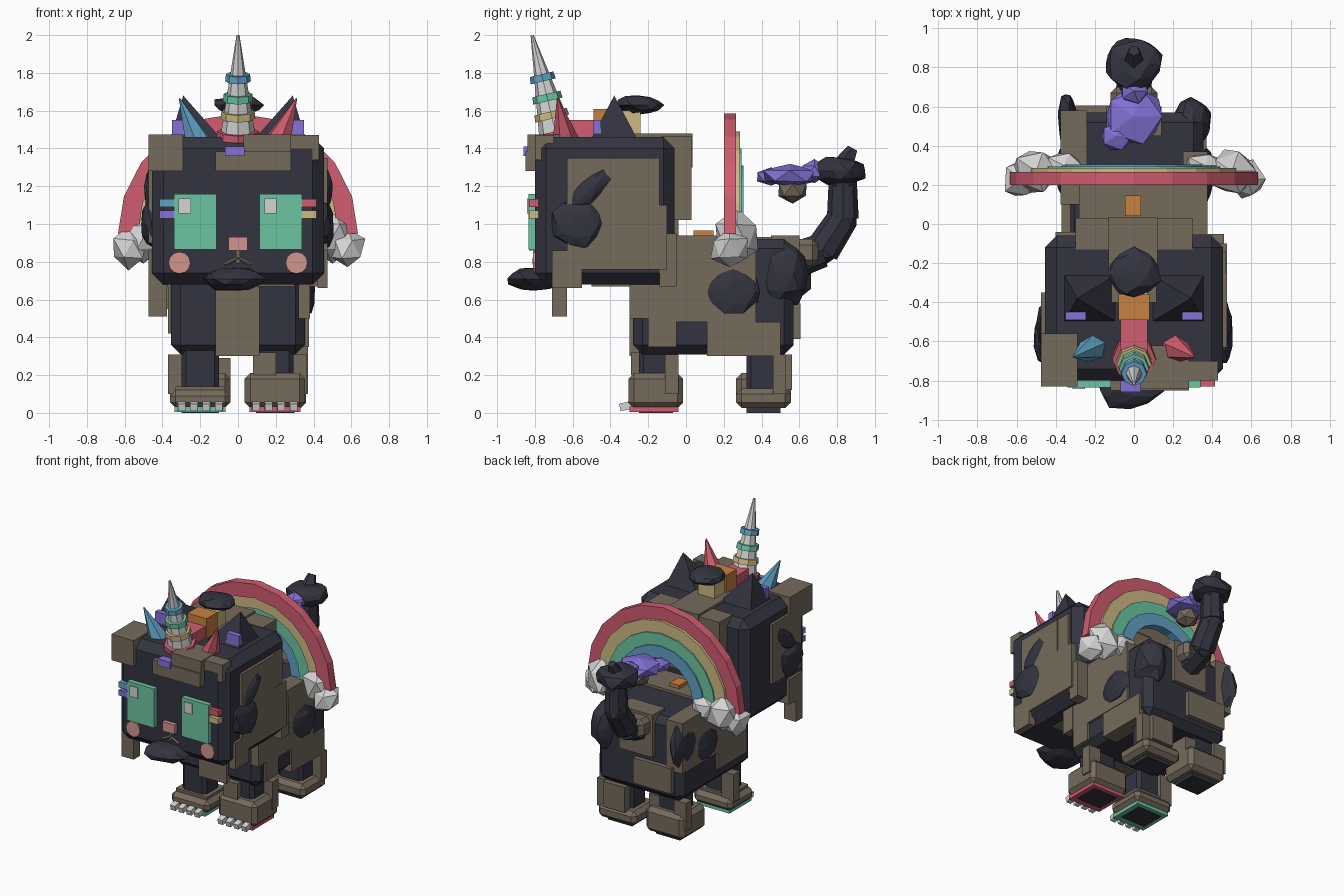
import bpy, bmesh, math, random
from mathutils import Vector, Matrix

random.seed(7)
if "Cube" in bpy.data.objects:
    bpy.data.objects.remove(bpy.data.objects["Cube"])


def material(name, r, g, b):
    m = bpy.data.materials.new(name)
    m.use_nodes = True
    m.diffuse_color = (r, g, b, 1)
    m.node_tree.nodes["Principled BSDF"].inputs["Base Color"].default_value = (r, g, b, 1)
    return m


dark = material("charcoal_navy", .034, .034, .052)
brown = material("taupe_brown", .18, .147, .107)
red = material("coral_red", .63, .11, .16)
blue = material("sky_blue", .12, .36, .56)
green = material("mint_green", .15, .56, .36)
yellow = material("sand_yellow", .62, .49, .23)
purple = material("violet", .23, .165, .67)
orange = material("orange", .58, .22, .05)
white = material("cloud_white", .66, .66, .66)
pink = material("blush_pink", .65, .3, .27)


def finish(name, bm, mat):
    bmesh.ops.recalc_face_normals(bm, faces=bm.faces[:])
    mesh = bpy.data.meshes.new(name)
    bm.to_mesh(mesh)
    bm.free()
    mesh.materials.append(mat)
    obj = bpy.data.objects.new(name, mesh)
    bpy.context.collection.objects.link(obj)
    return obj


def box(name, mat, xs, ys, zs, chamfer=0):
    """Box from its extents, with optional flat chamfers."""
    bm = bmesh.new()
    size = [b - a for a, b in (xs, ys, zs)]
    mid = [(a + b) / 2 for a, b in (xs, ys, zs)]
    bmesh.ops.create_cube(bm, size=1, matrix=Matrix.Translation(mid) @ Matrix.Diagonal((*size, 1)))
    if chamfer:
        bmesh.ops.bevel(bm, geom=bm.edges[:], offset=chamfer, segments=1, affect='EDGES')
    return finish(name, bm, mat)


def rod(name, mat, a, b, r1, r2, sides=8, turn=0):
    """Faceted cone or cylinder between two points."""
    a, b = Vector(a), Vector(b)
    rot = (b - a).to_track_quat('Z', 'Y').to_matrix().to_4x4()
    bm = bmesh.new()
    bmesh.ops.create_cone(bm, cap_ends=True, segments=sides, radius1=r1, radius2=r2,
                          depth=(b - a).length,
                          matrix=Matrix.Translation((a + b) / 2) @ rot @ Matrix.Rotation(turn, 4, 'Z'))
    return finish(name, bm, mat)


def blob(name, mat, centre, radii, tilt=0, rough=.12, detail=2):
    """Roughened low-poly ellipsoid."""
    bm = bmesh.new()
    bmesh.ops.create_icosphere(bm, subdivisions=detail, radius=1)
    for v in bm.verts:
        v.co *= 1 + random.uniform(-rough, rough)
    bm.transform(Matrix.Translation(centre) @ Matrix.Rotation(tilt, 4, 'X') @ Matrix.Diagonal((*radii, 1)))
    return finish(name, bm, mat)


# Head with patches
box("head", dark, (-.455, .455), (-.8, -.06), (.68, 1.46), .06)
box("left_cheek_patch", brown, (.4, .475), (-.63, -.25), (.76, 1.35))
box("left_cheek_patch_rear", brown, (.4, .475), (-.26, -.1), (.76, 1.1))
box("left_ear_side_patch", brown, (.41, .47), (-.25, -.14), (1.1, 1.35))
box("left_jaw_patch", brown, (.42, .475), (-.71, -.55), (.66, .86))
box("right_cheek_patch", brown, (-.475, -.4), (-.7, -.35), (.9, 1.35))
box("right_jaw_patch", brown, (-.475, -.37), (-.71, -.55), (.67, .86))
box("right_jaw_drop", brown, (-.475, -.375), (-.71, -.63), (.51, .69))
box("right_brow_corner", brown, (-.475, -.29), (-.83, -.56), (1.28, 1.475))
box("brow_patch", brown, (-.12, .28), (-.85, -.78), (1.28, 1.385))
box("brow_top_patch", brown, (.03, .28), (-.84, -.62), (1.34, 1.475))
box("left_brow_patch", brown, (.28, .43), (-.8, -.7), (1.34, 1.47))
box("crown_patch", brown, (-.13, .12), (-.4, .035), (1.3, 1.48))
box("nape_patch", brown, (-.3, .3), (-.13, .03), (1.02, 1.465))
box("nape_lower_patch", brown, (-.4, -.1), (-.12, -.04), (.7, 1.05))
box("nape_corner_patch", brown, (.28, .46), (-.14, -.05), (.67, .95))
box("head_under_patch", brown, (.05, .3), (-.5, -.1), (.67, .72))

# Face
for s, side, lashes in ((-1, "right", (blue, purple)), (1, "left", (red, yellow))):
    box(side + "_eye", green, sorted((s * .115, s * .34)), (-.835, -.78), (.865, 1.16))
    glint = -.315 if s < 0 else .14
    box(side + "_eye_glint", white, (glint, glint + .065), (-.843, -.82), (1.055, 1.135))
    for lash, z in zip(lashes, (1.11, 1.05)):
        box(side + "_eyelash", lash, sorted((s * .34, s * .415)), (-.83, -.74), (z - .02, z + .022))
    rod(side + "_blush", pink, (s * .31, -.78, .795), (s * .31, -.81, .795), .058, .058, 12)
    rod(side + "_mouth_line", brown, (0, -.803, .82), (s * .07, -.803, .785), .009, .009, 4)
box("nose", pink, (-.05, .05), (-.83, -.78), (.86, .93))
box("nose_line", brown, (-.01, .01), (-.808, -.79), (.79, .865))
box("forehead_gem", purple, (-.07, .035), (-.86, -.8), (1.36, 1.41))
blob("chin_tuft", dark, (-.02, -.8, .71), (.17, .16, .065))
blob("chin_tuft_side", dark, (-.1, -.72, .74), (.09, .09, .05))

# Ears, small horns and cheek fluff
for s, side, horn_mat in ((-1, "right", blue), (1, "left", red)):
    ear = rod(side + "_ear", dark, (0, 0, 0), (0, 0, .25), 1, 0, 4, math.pi / 4)
    for v in ear.data.vertices:
        peak = v.co.z > .2
        v.co = (s * (.29 if peak else .22 + s * v.co.x * .2), -.38 + (0 if peak else v.co.y * .18),
                1.68 if peak else 1.44)
    box(side + "_inner_ear", purple, sorted((s * .245, s * .35)), (-.49, -.45), (1.45, 1.55))
    rod(side + "_small_horn", horn_mat, (s * .21, -.635, 1.43), (s * .31, -.68, 1.665), .075, .004, 6)
    blob(side + "_cheek_fluff", dark, (s * .46, -.58, 1.0), (.05, .14, .13))
    blob(side + "_cheek_fluff_tip", dark, (s * .465, -.51, 1.18), (.035, .14, .06), .75)

# Tilted main horn with coloured rings
base, tip = Vector((0, -.675, 1.42)), Vector((0, -.815, 2.0))
rod("horn", white, base, tip, .1, .008)
for mat, t, r in ((red, .09, .115), (yellow, .27, .092), (green, .43, .08), (blue, .61, .068)):
    mid, half = base.lerp(tip, t), (tip - base) * .032
    rod("horn_ring", mat, mid - half, mid + half, r, r - .004)

# Crest on the crown
box("crest_red", red, (-.07, .07), (-.65, -.48), (1.44, 1.55))
box("crest_orange", orange, (-.08, .08), (-.49, -.36), (1.44, 1.61))
box("crest_yellow", yellow, (-.07, .07), (-.37, -.24), (1.44, 1.6))
blob("crest_tuft", dark, (0, -.25, 1.63), (.13, .12, .05), 0, .15)

# Body with patches
box("body", dark, (-.355, .355), (-.28, .57), (.31, .92), .05)
box("chest_patch", brown, (-.12, .115), (-.3, -.1), (.3, .72))
box("back_patch", brown, (-.28, .27), (-.05, .2), (.8, .94))
box("left_flank_patch", brown, (.25, .375), (-.2, .37), (.48, .94))
box("left_flank_front", brown, (.3, .375), (-.2, -.05), (.35, .5))
box("left_belly_patch", brown, (.25, .37), (.11, .5), (.3, .48))
box("left_shoulder_patch", brown, (.32, .38), (-.3, -.2), (.5, .72))
box("right_flank_patch", brown, (-.375, -.24), (.1, .58), (.55, .93))
box("right_flank_front", brown, (-.37, -.28), (-.2, .15), (.42, .9))
box("rump_patch", brown, (-.3, .02), (.45, .605), (.39, .58))
box("rump_upper_patch", brown, (-.14, .14), (.45, .6), (.62, .94))
box("back_stud", orange, (-.045, .035), (.04, .145), (.92, .965))
blob("left_flank_fluff", dark, (.37, .25, .64), (.04, .14, .12))
blob("left_haunch_fluff", dark, (.29, .52, .74), (.1, .14, .18))
blob("right_haunch_fluff", dark, (-.34, .52, .74), (.05, .15, .17))
blob("right_flank_fluff", dark, (-.37, .28, .66), (.03, .12, .11))


# Legs: dark shin, brown boot, dark pad
def leg(name, x, y, boot_top):
    box(name + "_shin", dark, (x - .1, x + .1), (y - .09, y + .09), (.05, .36), .025)
    box(name + "_boot", brown, (x - .16, x + .16), (y - .145, y + .145), (.025, boot_top), .03)
    box(name + "_pad", dark, (x - .1, x + .1), (y - .09, y + .09), (0, .05))
    out = math.copysign(1, x)
    box(name + "_cuff", brown, sorted((x + out * .07, x + out * .17)), (y + .05, y + .12), (.1, .31))


leg("left_front_leg", .195, -.16, .21)
leg("right_front_leg", -.2, -.16, .12)
leg("left_back_leg", .2, .41, .13)
leg("right_back_leg", -.2, .41, .21)
box("left_front_cuff_strip", brown, (.08, .2), (-.29, -.2), (.2, .32))
box("right_front_anklet", brown, (-.33, -.07), (-.27, -.05), (.11, .14))
box("left_back_cuff_rear", brown, (.12, .3), (.47, .56), (.12, .31))
box("right_back_cuff_inner", brown, (-.13, -.04), (.33, .5), (.12, .29))

# Coloured front soles and claws
for x, side, mat in ((.195, "left", red), (-.2, "right", green)):
    box(side + "_front_sole", mat, (x - .135, x + .135), (-.3, -.04), (.006, .035))
    for i in range(4):
        cx = x + (i - 1.5) * .066
        rod(side + "_claw", white, (cx, -.28, .045), (cx, -.35, .028), .03, .028, 4, math.pi / 4)


# Rainbow made of half rings
def arch(name, mat, inner, outer, y0, y1, steps=10):
    bm = bmesh.new()
    loops = []
    for i in range(steps + 1):
        c, s = math.cos(math.pi * i / steps), math.sin(math.pi * i / steps)
        loops.append([bm.verts.new((r * c, y, .95 + r * s))
                      for r, y in ((inner, y0), (outer, y0), (outer, y1), (inner, y1))])
    for a, b in zip(loops, loops[1:]):
        for k in range(4):
            bm.faces.new((a[k], a[k - 1], b[k - 1], b[k]))
    bm.faces.new(loops[0])
    bm.faces.new(loops[-1])
    finish(name, bm, mat)


arch("rainbow_red", red, .53, .635, .2, .265)
arch("rainbow_yellow", yellow, .44, .54, .225, .285)
arch("rainbow_green", green, .35, .45, .235, .295)
arch("rainbow_blue", blue, .27, .36, .245, .305)

# Clouds at the rainbow ends
for s, side in ((-1, "right"), (1, "left")):
    blob(side + "_cloud_outer", white, (s * .58, .23, .87), (.1, .11, .11), 0, .15, 1)
    blob(side + "_cloud_middle", white, (s * .5, .27, .93), (.13, .12, .14), 0, .12, 1)
    blob(side + "_cloud_inner", white, (s * .36, .3, .94), (.1, .07, .09), 0, .12, 1)

# Tail curling up and forward to a violet puff
path = [(0, .5, .78), (0, .72, .86), (0, .83, 1.03), (0, .83, 1.24)]
for i, (a, b) in enumerate(zip(path, path[1:])):
    rod("tail_segment", dark, a, b, .1 - i * .008, .09 - i * .008)
    blob("tail_joint", dark, b, (.09, .085, .085), 0, .03, 1)
box("tail_root_patch", brown, (-.12, .12), (.55, .7), (.78, .92), .03)
blob("tail_tuft", dark, (0, .82, 1.28), (.145, .14, .08))
rod("tail_tuft_tip", dark, (0, .82, 1.28), (0, .885, 1.4), .07, .03, 5)
blob("tail_puff", purple, (0, .55, 1.255), (.165, .16, .065), 0, .08, 1)
blob("tail_puff_side", purple, (-.09, .45, 1.25), (.09, .08, .05), 0, .08, 1)
blob("tail_puff_rear", purple, (0, .68, 1.28), (.08, .07, .06), 0, .08, 1)
blob("tail_puff_core", brown, (0, .565, 1.18), (.085, .085, .07), 0, .05, 1)
